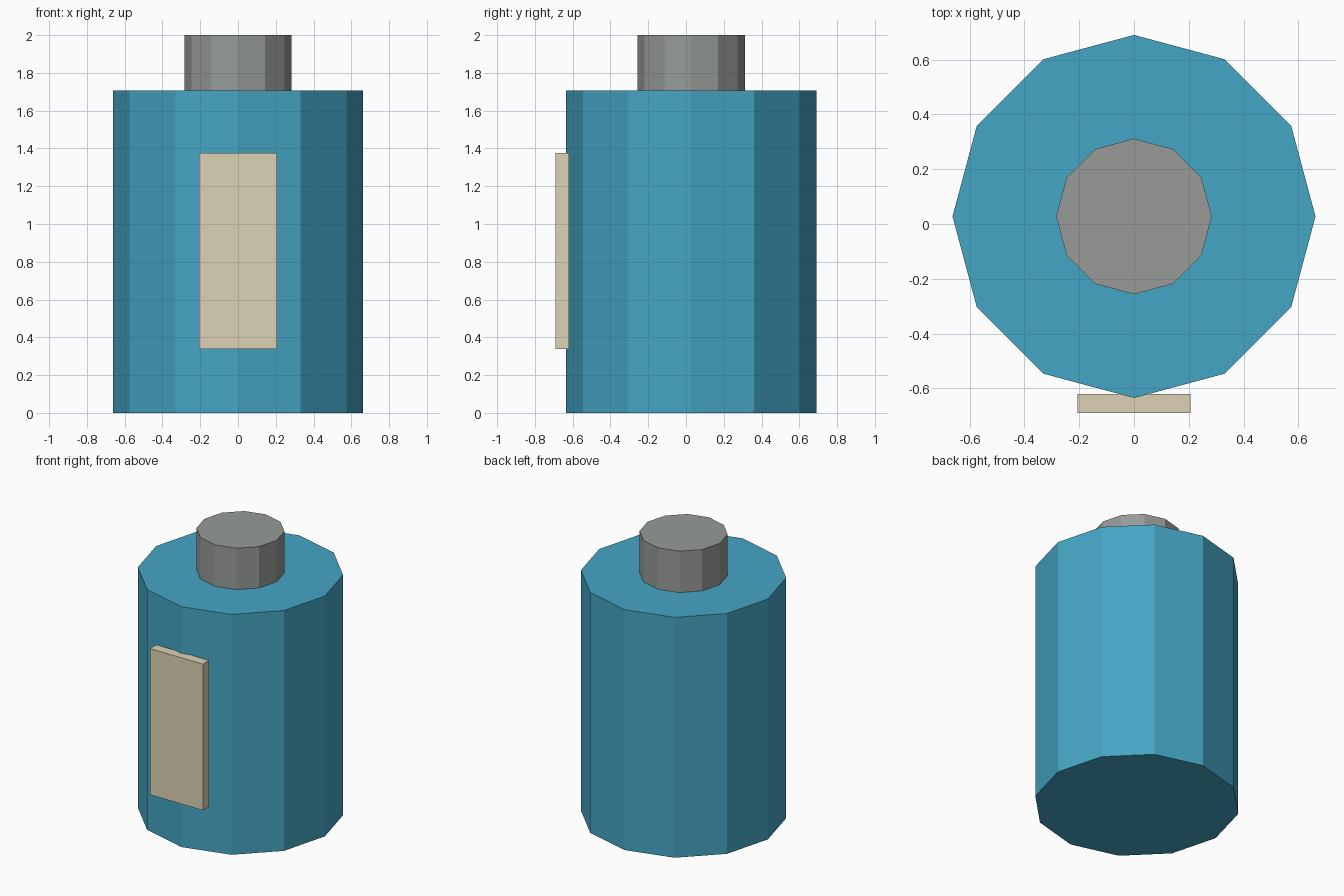
import bpy

if "Cube" in bpy.data.objects:
    bpy.data.objects.remove(bpy.data.objects["Cube"])

AXIS_Y = 0.0275  # bottle axis, offset back so the label balances the bounds


def paint(obj, name, colour):
    mat = bpy.data.materials.new(name)
    mat.diffuse_color = (*colour, 1)
    mat.use_nodes = True
    mat.node_tree.nodes["Principled BSDF"].inputs["Base Color"].default_value = mat.diffuse_color
    obj.data.materials.append(mat)


def prism(name, radius, z0, z1):
    # Twelve-sided flat-shaded cylinder between two heights
    bpy.ops.mesh.primitive_cylinder_add(
        vertices=12, radius=radius, depth=z1 - z0,
        location=(0, AXIS_Y, (z0 + z1) / 2))
    obj = bpy.context.object
    obj.name = name
    return obj


# Main body
body = prism("bottle_body", 0.6625, 0, 1.706)
paint(body, "blue", (0.06, 0.38, 0.56))

# Cap on top
cap = prism("bottle_cap", 0.284, 1.706, 2.0)
paint(cap, "warm_grey", (0.31, 0.33, 0.31))

# Flat label panel on the front
bpy.ops.mesh.primitive_cube_add(size=1, location=(0, -0.655, 0.856))
label = bpy.context.object
label.name = "front_label"
label.dimensions = (0.414, 0.07, 1.038)
bpy.ops.object.transform_apply(location=False, rotation=False, scale=True)
paint(label, "cream", (0.72, 0.65, 0.46))
